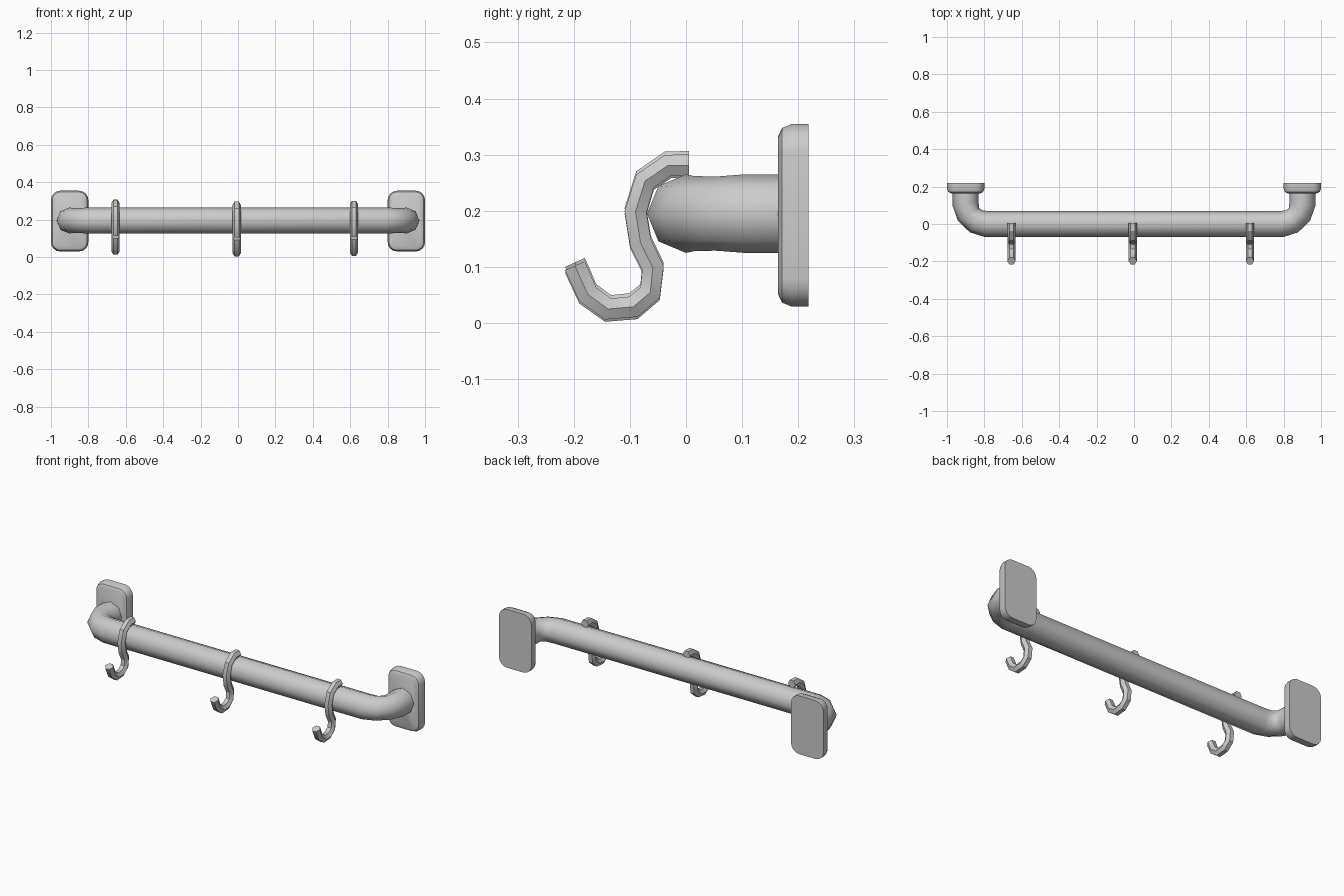
import bpy, bmesh
from math import sin, cos, pi, radians
from mathutils import Vector

if "Cube" in bpy.data.objects:
    bpy.data.objects.remove(bpy.data.objects["Cube"])


def finish(name, bm, angle):
    bmesh.ops.recalc_face_normals(bm, faces=bm.faces)
    me = bpy.data.meshes.new(name)
    bm.to_mesh(me)
    bm.free()
    ob = bpy.data.objects.new(name, me)
    bpy.context.collection.objects.link(ob)
    bpy.ops.object.select_all(action='DESELECT')
    ob.select_set(True)
    bpy.context.view_layer.objects.active = ob
    bpy.ops.object.shade_smooth_by_angle(angle=radians(angle))
    return ob


def loft(name, rings, angle):
    # skin a list of equal-length rings and cap both ends
    bm = bmesh.new()
    vs = [[bm.verts.new(p) for p in ring] for ring in rings]
    n = len(vs[0])
    for a, b in zip(vs, vs[1:]):
        for i in range(n):
            j = (i + 1) % n
            bm.faces.new((a[i], a[j], b[j], b[i]))
    bm.faces.new(vs[0])
    bm.faces.new(vs[-1])
    return finish(name, bm, angle)


def sweep(name, path, radii, sides, axis, angle):
    # tube along a planar path; axis is the normal of that plane
    pts = [Vector(p) for p in path]
    axis = Vector(axis)
    rings = []
    for k, p in enumerate(pts):
        t = Vector()
        if k:
            t += (p - pts[k - 1]).normalized()
        if k < len(pts) - 1:
            t += (pts[k + 1] - p).normalized()
        side = axis.cross(t.normalized())
        rings.append([p + radii[k] * (axis * cos(2 * pi * i / sides)
                                      + side * sin(2 * pi * i / sides))
                      for i in range(sides)])
    return loft(name, rings, angle)


# rail: straight bar with both ends bent back to the wall
Z, R = 0.195, 0.07
half = [(0.9, 0.18, Z)]
half += [(0.79 + 0.11 * cos(radians(a)), 0.105 - 0.105 * sin(radians(a)), Z)
         for a in (0, 30, 60, 90)]
path = half + [(-x, y, z) for x, y, z in reversed(half)]
radii = [R, R, 0.066, 0.067, R]
sweep("rail", path, radii + radii[::-1], 8, (0, 0, 1), 60)


# wall plates: rounded rectangles with a softened front rim
def plate_ring(cx, y, inset):
    r = 0.05 - inset
    ring = []
    for q, (sx, sz) in enumerate(((1, 1), (-1, 1), (-1, -1), (1, -1))):
        for k in range(5):
            a = q * pi / 2 + k * pi / 8
            ring.append((cx + sx * 0.05 + r * cos(a), y,
                         0.192 + sz * 0.1125 + r * sin(a)))
    return ring


for side, cx in (("left", -0.9), ("right", 0.9)):
    loft(side + "_wall_plate",
         [plate_ring(cx, y, i) for y, i in
          ((0.218, 0), (0.188, 0), (0.171, 0.007), (0.164, 0.022))], 40)

# S-shaped hooks hanging over the rail
S = [(0.005, 0.277), (-0.032, 0.277), (-0.073, 0.249), (-0.090, 0.194),
     (-0.081, 0.139), (-0.059, 0.094), (-0.064, 0.050), (-0.094, 0.025),
     (-0.139, 0.021), (-0.175, 0.047), (-0.198, 0.098)]
for name, x, dz in (("left", -0.655, 0.010), ("middle", -0.007, 0.0),
                    ("right", 0.62, 0.004)):
    sweep(name + "_hook", [(x, y, z + dz) for y, z in S],
          [0.0225] * len(S), 6, (1, 0, 0), 30)
